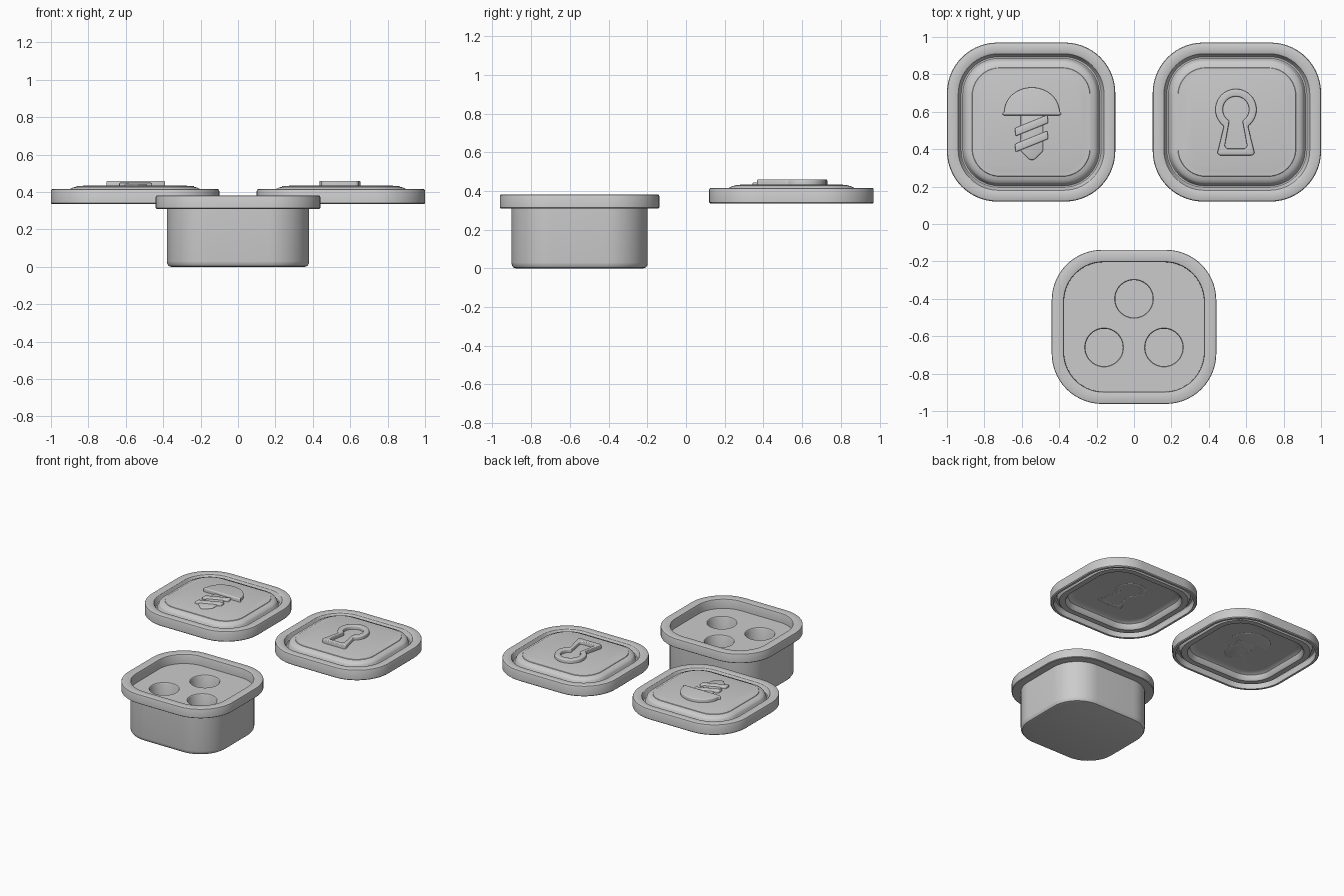
import bpy, bmesh
from math import pi, sin, cos, radians
from mathutils import Vector

cube = bpy.data.objects.get("Cube")
if cube:
    bpy.data.objects.remove(cube)

grey = bpy.data.materials.new("plain grey")
grey.use_nodes = True
COLOUR = (0.6, 0.6, 0.6, 1)
grey.diffuse_color = COLOUR
grey.node_tree.nodes["Principled BSDF"].inputs["Base Color"].default_value = COLOUR


def finish(name, bm):
    """Turn a bmesh into a grey object."""
    bmesh.ops.remove_doubles(bm, verts=bm.verts, dist=0.0001)
    bmesh.ops.recalc_face_normals(bm, faces=bm.faces)
    mesh = bpy.data.meshes.new(name)
    bm.to_mesh(mesh)
    bm.free()
    mesh.materials.append(grey)
    ob = bpy.data.objects.new(name, mesh)
    bpy.context.collection.objects.link(ob)
    return ob


def smooth(ob, angle=30):
    bpy.ops.object.select_all(action="DESELECT")
    ob.select_set(True)
    bpy.context.view_layer.objects.active = ob
    bpy.ops.object.shade_smooth_by_angle(angle=radians(angle))


def apply_modifiers(ob):
    deps = bpy.context.evaluated_depsgraph_get()
    ob.data = bpy.data.meshes.new_from_object(ob.evaluated_get(deps))
    ob.modifiers.clear()


def rounded_rect(cx, cy, hw, hh, r, steps=14):
    pts = []
    for q, (sx, sy) in enumerate([(1, 1), (-1, 1), (-1, -1), (1, -1)]):
        for i in range(steps + 1):
            a = (q + i / steps) * pi / 2
            pts.append((cx + sx * (hw - r) + r * cos(a), cy + sy * (hh - r) + r * sin(a)))
    return pts


def loft(name, centre, hw, hh, r, profile):
    """Stack rounded rectangles along (inset, z) steps and cap both ends."""
    bm = bmesh.new()
    rings = []
    for inset, z in profile:
        pts = rounded_rect(*centre, hw - inset, hh - inset, max(r - inset * 0.9, 0.05))
        rings.append([bm.verts.new((x, y, z)) for x, y in pts])
    for a, b in zip(rings, rings[1:]):
        for i in range(len(a)):
            j = (i + 1) % len(a)
            bm.faces.new((a[i], a[j], b[j], b[i]))
    bm.faces.new(rings[0])
    bm.faces.new(rings[-1])
    return finish(name, bm)


def relief(name, outer, top, inner=None, bevel=0.007):
    """Raised plate with softened edges, optionally with an open middle."""
    bottom = 0.398
    bm = bmesh.new()
    if inner:
        n = len(outer)
        o, i = ([bm.verts.new((x, y, bottom)) for x, y in loop] for loop in (outer, inner))
        faces = [bm.faces.new((o[k], o[(k + 1) % n], i[(k + 1) % n], i[k])) for k in range(n)]
    else:
        faces = [bm.faces.new([bm.verts.new((x, y, bottom)) for x, y in outer])]
    ext = bmesh.ops.extrude_face_region(bm, geom=faces, use_keep_orig=True)
    verts = [v for v in ext["geom"] if isinstance(v, bmesh.types.BMVert)]
    bmesh.ops.translate(bm, verts=verts, vec=Vector((0, 0, top - bottom)))
    ob = finish(name, bm)
    mod = ob.modifiers.new("soft_edges", "BEVEL")
    mod.width, mod.segments, mod.angle_limit = bevel, 3, radians(35)
    apply_modifiers(ob)
    smooth(ob, 40)
    return ob


# Base box: outer wall, overhanging rim, sunken floor
FLOOR = 0.31
base = loft("base_box", (0, -0.55), 0.44, 0.412, 0.27, [
    (0.082, 0), (0.07, 0.004), (0.062, 0.016), (0.06, 0.03), (0.06, 0.31),
    (0.004, 0.31), (0, 0.314), (0, 0.374), (0.002, 0.379), (0.006, 0.381),
    (0.058, 0.381), (0.063, 0.379), (0.065, 0.374), (0.066, FLOOR)])

# Three round sockets in the floor, with a softened lip
for k, (x, y) in enumerate([(0, -0.4), (-0.16, -0.66), (0.16, -0.66)]):
    cutter = loft("socket_cutter", (x, y), 0.1, 0.1, 0.1, [
        (0, 0.11), (0, FLOOR - 0.006), (-0.002, FLOOR - 0.002), (-0.006, FLOOR + 0.002), (-0.006, 0.34)])
    cutter.hide_render = True
    mod = base.modifiers.new("socket", "BOOLEAN")
    mod.operation, mod.solver, mod.object = "DIFFERENCE", "EXACT", cutter
    apply_modifiers(base)
    bpy.data.objects.remove(cutter)
smooth(base)

# Lids: pressed shell, from the underside centre round the rim to the top centre
LID_PROFILE = [
    (0.165, 0.400), (0.135, 0.398), (0.118, 0.388), (0.108, 0.358), (0.10, 0.35),
    (0.06, 0.35), (0.052, 0.358), (0.045, 0.382), (0.03, 0.382), (0.024, 0.374),
    (0.022, 0.335), (0.006, 0.335), (0, 0.341), (0, 0.406), (0.003, 0.413), (0.009, 0.416),
    (0.052, 0.416), (0.06, 0.412), (0.066, 0.402), (0.07, 0.388), (0.076, 0.381),
    (0.084, 0.381), (0.09, 0.39), (0.094, 0.406), (0.102, 0.416), (0.118, 0.424),
    (0.134, 0.428), (0.136, 0.431), (0.165, 0.432), (0.175, 0.434)]
LID_X, LID_Y = 0.55, 0.545
for name, side in (("screw_lid", -1), ("keyhole_lid", 1)):
    smooth(loft(name, (side * LID_X, LID_Y), 0.45, 0.425, 0.27, LID_PROFILE))


# Keyhole: a raised outline
def keyhole(r, gap, foot, foot_y, steps=32):
    cx, cy = LID_X - 0.005, 0.612
    arc = [radians(-gap + (180 + 2 * gap) * i / steps) for i in range(steps + 1)]
    pts = [(cx + r * cos(a), cy + r * sin(a)) for a in arc]
    return pts + [(cx - foot, foot_y), (cx - foot + 0.012, foot_y - 0.012),
                  (cx + foot - 0.012, foot_y - 0.012), (cx + foot, foot_y)]


relief("keyhole_outline", keyhole(0.11, 54, 0.1, 0.379), 0.46, keyhole(0.07, 60, 0.06, 0.415))

# Screw: domed head, pointed shank, two slanted threads
SX = -0.546
head = [(SX + 0.148 * cos(a), 0.598 + 0.132 * sin(a)) for a in [pi * i / 28 for i in range(29)]]
head = [(SX + 0.16, 0.588)] + head + [(SX - 0.16, 0.588), (SX - 0.148, 0.581), (SX + 0.148, 0.581)]
relief("screw_head", head, 0.46)
relief("screw_shank", [(SX - 0.06, 0.6), (SX - 0.06, 0.39), (SX - 0.012, 0.343), (SX + 0.012, 0.343),
                       (SX + 0.06, 0.39), (SX + 0.06, 0.6)], 0.443)
for name, y in (("upper_thread", 0.495), ("lower_thread", 0.41)):
    relief(name, [(SX - 0.088, y - 0.026), (SX + 0.088, y + 0.045),
                  (SX + 0.083, y + 0.088), (SX - 0.09, y + 0.018)], 0.45)
